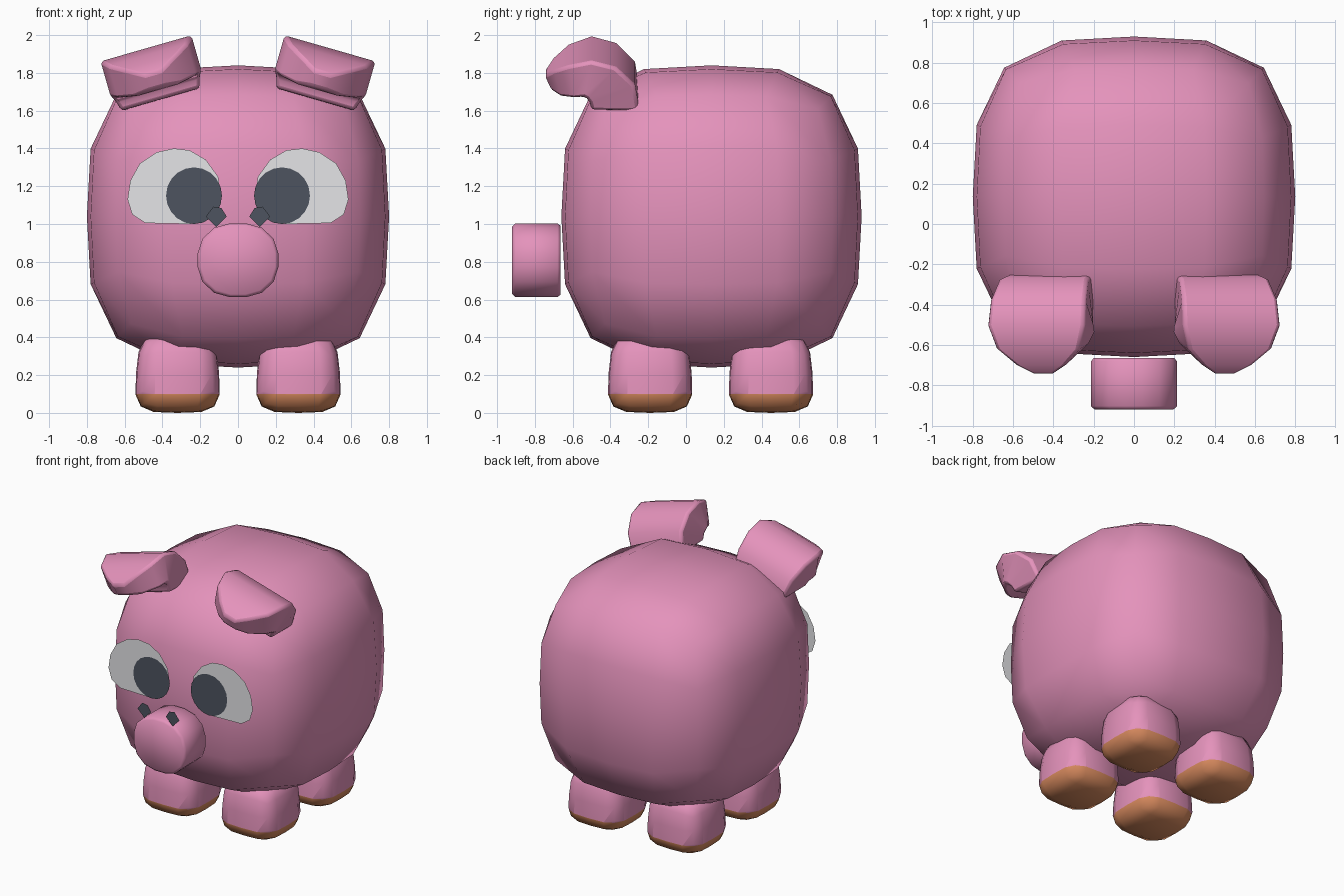
import bpy, bmesh, math
from mathutils import Vector, Matrix

if "Cube" in bpy.data.objects:
    bpy.data.objects.remove(bpy.data.objects["Cube"])


def material(name, rgb):
    m = bpy.data.materials.new(name)
    m.diffuse_color = (*rgb, 1)
    m.use_nodes = True
    m.node_tree.nodes["Principled BSDF"].inputs["Base Color"].default_value = m.diffuse_color
    return m


PINK = material("pink skin", (0.78, 0.29, 0.50))
HOOF = material("orange hoof", (0.70, 0.26, 0.115))
WHITE = material("eye white", (0.78, 0.78, 0.80))
DARK = material("dark grey", (0.075, 0.088, 0.115))


def finish(name, bm, mats, angle=None):
    mesh = bpy.data.meshes.new(name)
    bm.to_mesh(mesh)
    bm.free()
    for m in mats:
        mesh.materials.append(m)
    ob = bpy.data.objects.new(name, mesh)
    bpy.context.collection.objects.link(ob)
    bpy.ops.object.select_all(action='DESELECT')
    bpy.context.view_layer.objects.active = ob
    ob.select_set(True)
    if angle is None:
        bpy.ops.object.shade_smooth()
    elif angle > 0:
        bpy.ops.object.shade_smooth_by_angle(angle=math.radians(angle))
    return ob


def rounded_cube(center, half, k, mid, taper=0.0):
    """Coarse 4x4-per-side cube pulled onto a superellipsoid of power k."""
    bm = bmesh.new()
    bmesh.ops.create_cube(bm, size=2)
    bmesh.ops.subdivide_edges(bm, edges=bm.edges[:], cuts=3, use_grid_fill=True)
    for v in bm.verts:
        p = [math.copysign(mid, c) if 0.4 < abs(c) < 0.6 else c for c in v.co]
        n = sum(abs(c) ** k for c in p) ** (1 / k)
        p = Vector(p) / n
        s = 1 - taper * p.z
        v.co = Vector((p.x * half[0] * s, p.y * half[1] * s, p.z * half[2])) + Vector(center)
    return bm


def loft(rings):
    """Skin a list of equal-length point rings and cap both ends."""
    bm = bmesh.new()
    rows = [[bm.verts.new(p) for p in r] for r in rings]
    n = len(rows[0])
    for a, b in zip(rows, rows[1:]):
        for i in range(n):
            j = (i + 1) % n
            bm.faces.new((a[i], a[j], b[j], b[i]))
    bm.faces.new(rows[0])
    bm.faces.new(rows[-1])
    bmesh.ops.recalc_face_normals(bm, faces=bm.faces[:])
    return bm


def plate(name, pts, y, side, mat):
    """Flat front-facing outline, mirrored by side."""
    bm = bmesh.new()
    f = bm.faces.new([bm.verts.new((side * x, y, z)) for x, z in pts])
    f.normal_update()
    if f.normal.y > 0:
        f.normal_flip()
    finish(name, bm, [mat], 0)


# Body
finish("body", rounded_cube((0, 0.135, 1.04), (0.8, 0.795, 0.8), 3.2, 0.46), [PINK])

# Legs with orange hooves below a level cut
for side, sn in ((-1, "left"), (1, "right")):
    for y, yn in ((-0.19, "front"), (0.45, "back")):
        bm = rounded_cube((side * 0.32, y, 0.21), (0.22, 0.22, 0.21), 3.9, 0.55, 0.07)
        bmesh.ops.bisect_plane(bm, geom=bm.verts[:] + bm.edges[:] + bm.faces[:],
                               plane_co=(0, 0, 0.1), plane_no=(0, 0, 1))
        for f in bm.faces:
            f.material_index = int(f.calc_center_median().z < 0.1)
        finish(f"{yn}_{sn}_leg", bm, [PINK, HOOF])

# Snout
rings = []
for y, s in ((-0.92, 0.92), (-0.903, 1), (-0.68, 1), (-0.664, 0.93)):
    ring = []
    for i in range(16):
        a = 2 * math.pi * (i + 0.5) / 16
        c, d = math.cos(a), math.sin(a)
        n = (abs(c) ** 2.4 + abs(d) ** 2.4) ** (1 / 2.4)
        ring.append((0.215 * s * c / n, y, 0.808 + 0.197 * s * d / n))
    rings.append(ring)
finish("snout", loft(rings), [PINK], 50)

# Face plates: eye whites, pupils, nostrils
EYE = [(.09, 1.15), (.105, 1.25), (.17, 1.34), (.255, 1.39), (.34, 1.40), (.43, 1.38),
       (.52, 1.32), (.57, 1.23), (.585, 1.13), (.56, 1.05), (.49, 1.005), (.25, 1.0), (.14, 1.05)]
PUPIL = [(0.233 + 0.148 * math.cos(math.tau * i / 20), 1.15 + 0.15 * math.sin(math.tau * i / 20))
         for i in range(20)]
NOSTRIL = [(.06, 1.04), (.088, 1.085), (.13, 1.092), (.17, 1.04), (.115, .985)]

# Folded ears: (outer y, z), (inner y, z), half width along the fold
EAR = [((-.245, 1.65), (-.50, 1.655), .215),
       ((-.27, 1.80), (-.51, 1.70), .23),
       ((-.37, 1.90), (-.525, 1.725), .245),
       ((-.50, 1.935), (-.54, 1.735), .25),
       ((-.62, 1.90), (-.59, 1.72), .215),
       ((-.70, 1.85), (-.66, 1.705), .13),
       ((-.748, 1.80), (-.71, 1.715), .045)]
tilt = Matrix.Rotation(math.radians(16), 3, 'Y')
pivot = Vector((0.45, 0, 1.8))

for side, sn in ((-1, "left"), (1, "right")):
    plate(f"{sn}_eye", EYE, -0.664, side, WHITE)
    plate(f"{sn}_pupil", PUPIL, -0.669, side, DARK)
    plate(f"{sn}_nostril", NOSTRIL, -0.921, side, DARK)
    rings = []
    for (oy, oz), (iy, iz), w in EAR:
        ring = []
        for x, y, z in ((-w, oy, oz), (w, oy, oz), (w, iy, iz), (-w, iy, iz)):
            p = tilt @ Vector((x, y, z - 1.8)) + pivot
            ring.append((side * p.x, p.y, p.z))
        rings.append(ring)
    ear = finish(f"{sn}_ear", loft(rings), [PINK], 40)
    bev = ear.modifiers.new("soft edges", 'BEVEL')
    bev.width = 0.025
    bev.segments = 2
    bev.limit_method = 'ANGLE'
    bev.angle_limit = math.radians(45)
